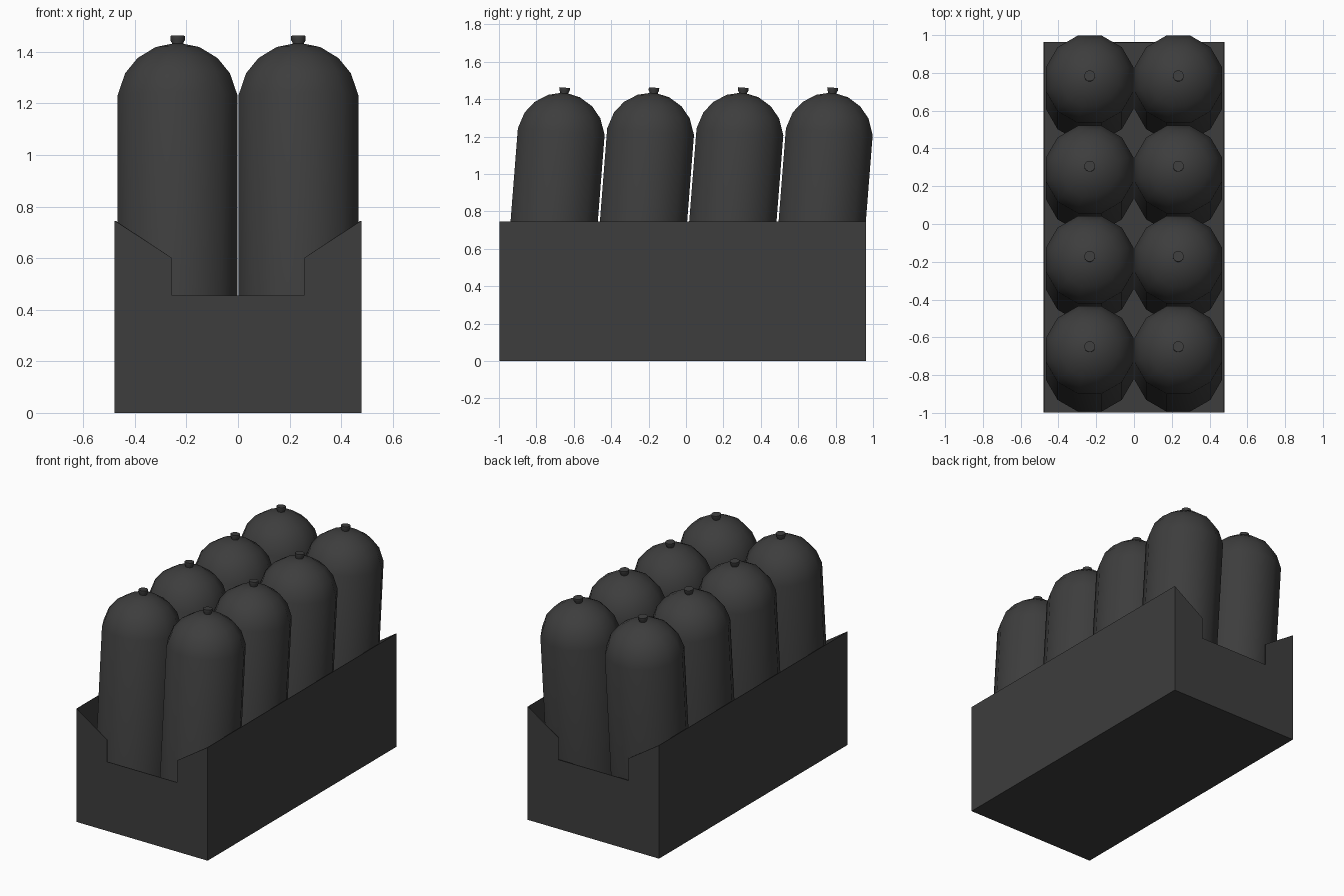
import bpy
import bmesh
from math import cos, sin, pi, radians
from mathutils import Matrix

cube = bpy.data.objects.get("Cube")
if cube:
    bpy.data.objects.remove(cube, do_unlink=True)

# Single dark grey material
GREY = (0.047, 0.047, 0.047, 1)
grey = bpy.data.materials.new("dark_grey")
grey.use_nodes = True
grey.diffuse_color = GREY
grey.node_tree.nodes["Principled BSDF"].inputs["Base Color"].default_value = GREY
grey.node_tree.nodes["Principled BSDF"].inputs["Roughness"].default_value = 0.8


def make_object(name, bm):
    bmesh.ops.recalc_face_normals(bm, faces=bm.faces)
    mesh = bpy.data.meshes.new(name)
    bm.to_mesh(mesh)
    bm.free()
    mesh.materials.append(grey)
    obj = bpy.data.objects.new(name, mesh)
    bpy.context.collection.objects.link(obj)
    return obj


def lathe(bm, profile, sides):
    """Closed round solid from (radius, height) pairs, flat sides facing x and y."""
    rings = []
    for r, z in profile:
        angles = [2 * pi * (i + 0.5) / sides for i in range(sides)]
        rings.append([bm.verts.new((r * cos(a), r * sin(a), z)) for a in angles])
    for low, high in zip(rings, rings[1:]):
        for i in range(sides):
            j = (i + 1) % sides
            bm.faces.new((low[i], low[j], high[j], high[i]))
    bm.faces.new(rings[0][::-1])
    bm.faces.new(rings[-1])


# Open crate with a stepped notch in both end walls
W, FRONT, BACK, H = 0.478, -0.998, 0.963, 0.745
bm = bmesh.new()
half = [(W, 0), (W, H), (0.255, 0.6), (0.255, 0.455)]
outline = half + [(-x, z) for x, z in reversed(half)]
ends = []
for y in (FRONT, BACK):
    end = [bm.verts.new((x, y, z)) for x, z in outline]
    bm.faces.new(end)
    ends.append(end)
for a, b in ((0, 1), (-2, -1), (-1, 0)):   # two long walls and the floor
    bm.faces.new((ends[0][a], ends[0][b], ends[1][b], ends[1][a]))
crate = make_object("crate", bm)
wall = crate.modifiers.new("wall_thickness", 'SOLIDIFY')
wall.thickness = 0.004
wall.offset = -1

# Master bottle: body with domed shoulder, plus flared cap
SIDES, SHOULDER = 12, 1.2
flat = cos(pi / SIDES)                     # flat-to-flat radius correction
dome = [(0.2326, 0), (0.203, 0.087), (0.155, 0.147), (0.085, 0.191), (0.024, 0.205)]
bm = bmesh.new()
lathe(bm, [(0.2326 / flat, 0)] + [(r / flat, SHOULDER + z) for r, z in dome], SIDES)
lathe(bm, [(0.023, SHOULDER + 0.195), (0.023, SHOULDER + 0.21), (0.029, SHOULDER + 0.22),
           (0.029, SHOULDER + 0.236)], SIDES)
bottle = make_object("bottle", bm)
bpy.ops.object.select_all(action='DESELECT')
bottle.select_set(True)
bpy.context.view_layer.objects.active = bottle
bpy.ops.object.shade_smooth_by_angle(angle=radians(40))

# Two columns of four bottles, all leaning towards the back
LEAN = radians(4.5)
shoulder_y, base_z, pitch = -0.667, 0.03, 0.4777
first = True
for row in range(4):
    for side in (-1, 1):
        obj = bottle if first else bottle.copy()
        if not first:
            bpy.context.collection.objects.link(obj)
        first = False
        obj.name = f"bottle_{'left' if side > 0 else 'right'}_{row + 1}"
        y = shoulder_y + row * pitch - SHOULDER * sin(LEAN)
        obj.matrix_world = (Matrix.Translation((side * 0.2345, y, base_z))
                            @ Matrix.Rotation(-LEAN, 4, 'X'))
